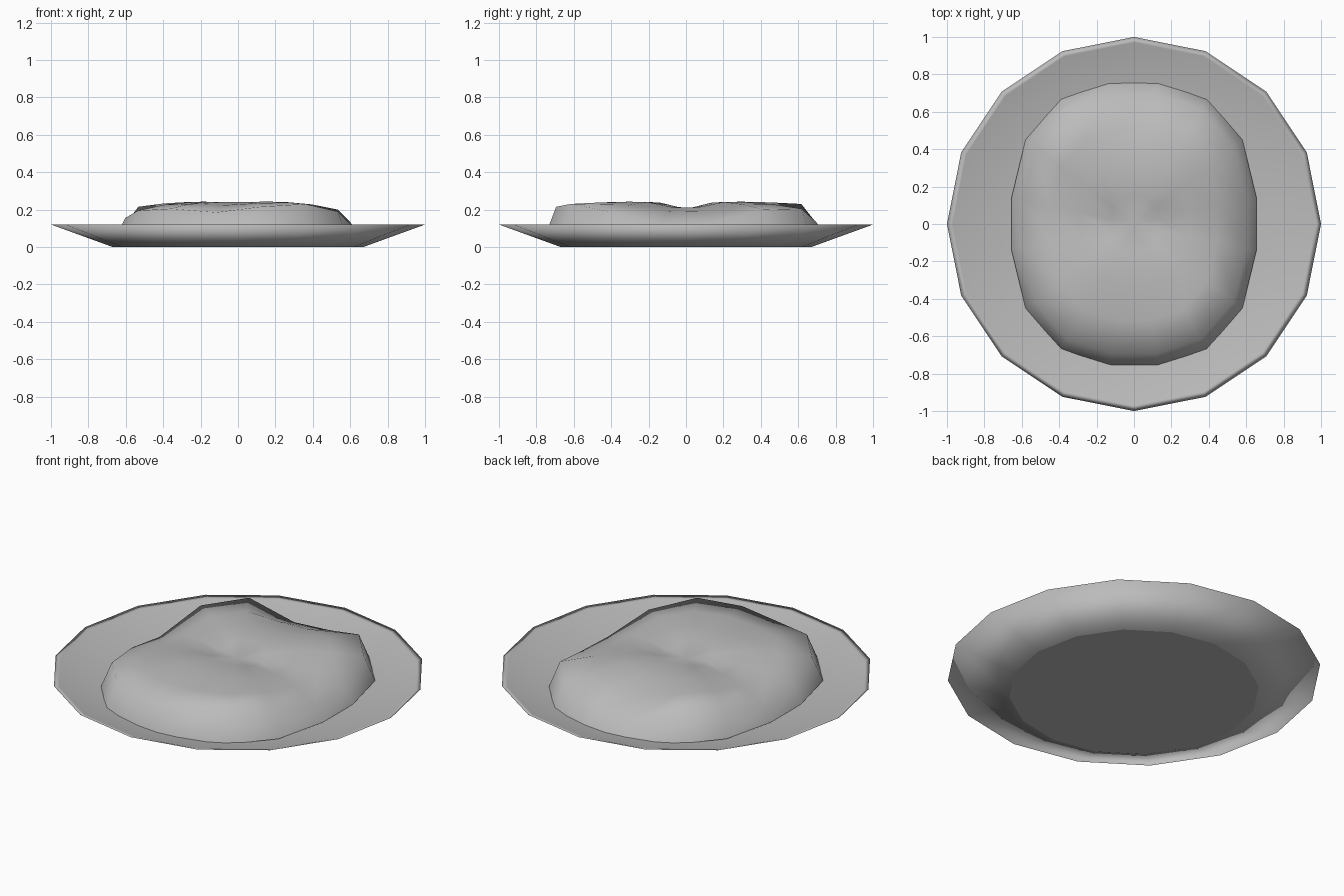
import bpy, math
from mathutils import Vector

if "Cube" in bpy.data.objects:
    bpy.data.objects.remove(bpy.data.objects["Cube"])

SIDES = 16

grey = bpy.data.materials.new("plain_grey")
grey.use_nodes = True
grey.diffuse_color = (0.5, 0.5, 0.5, 1)
grey.node_tree.nodes["Principled BSDF"].inputs["Base Color"].default_value = (0.5, 0.5, 0.5, 1)


def lofted(name, rings, tip):
    """Skin a stack of equal rings and fan the last one up to the tip."""
    verts = [v for ring in rings for v in ring] + [tip]
    faces = []
    for k in range(len(rings) - 1):
        for i in range(SIDES):
            j = (i + 1) % SIDES
            a, b = k * SIDES, (k + 1) * SIDES
            faces.append((a + i, a + j, b + j, b + i))
    last = (len(rings) - 1) * SIDES
    faces += [(last + i, last + (i + 1) % SIDES, len(verts) - 1) for i in range(SIDES)]
    mesh = bpy.data.meshes.new(name)
    mesh.from_pydata(verts, [], faces)
    mesh.materials.append(grey)
    mesh.shade_smooth()
    bpy.context.collection.objects.link(bpy.data.objects.new(name, mesh))


def circle(radius, z):
    step = math.tau / SIDES
    return [(radius * math.cos(i * step), radius * math.sin(i * step), z) for i in range(SIDES)]


# Shallow plate: flared underside, soft rim, sloping well
lofted("plate", [circle(r, z) for r, z in ((0.67, 0), (1, 0.12), (0.97, 0.112), (0.7, 0.04))],
       (0, 0, 0.04))

# Flat foot closing the plate from below
lofted("plate_foot", [list(reversed(circle(0.67, 0)))], (0, 0, 0))

# Food outline: one quarter mirrored into a rounded oval
quarter = [Vector(p) for p in ((0.655, 0.14), (0.58, 0.45), (0.39, 0.67), (0.13, 0.755))]
half = quarter + [Vector((-p.x, p.y)) for p in reversed(quarter)]
outline = half + [-p for p in half]

# Height of the food's shoulder at each outline point, dipping at the sides and back
shoulder = (0.13, 0.2, 0.205, 0.135, 0.12, 0.23, 0.215, 0.12,
            0.155, 0.195, 0.205, 0.185, 0.215, 0.23, 0.19, 0.12)


def food_ring(scale, blend):
    """Ring between the uneven shoulder and a top with a shallow cross valley."""
    ring = []
    for p, edge in zip(outline, shoulder):
        q = p * scale
        top = 0.243 - 0.04 * math.exp(-(q.y / 0.1) ** 2)
        ring.append((q.x, q.y, edge + (top - edge) * blend))
    return ring


base = [(p.x, p.y, 0.055) for p in outline]
lofted("food", [base, food_ring(0.92, 0), food_ring(0.68, 0.65),
                food_ring(0.45, 0.95), food_ring(0.2, 1)], (0, 0, 0.203))
